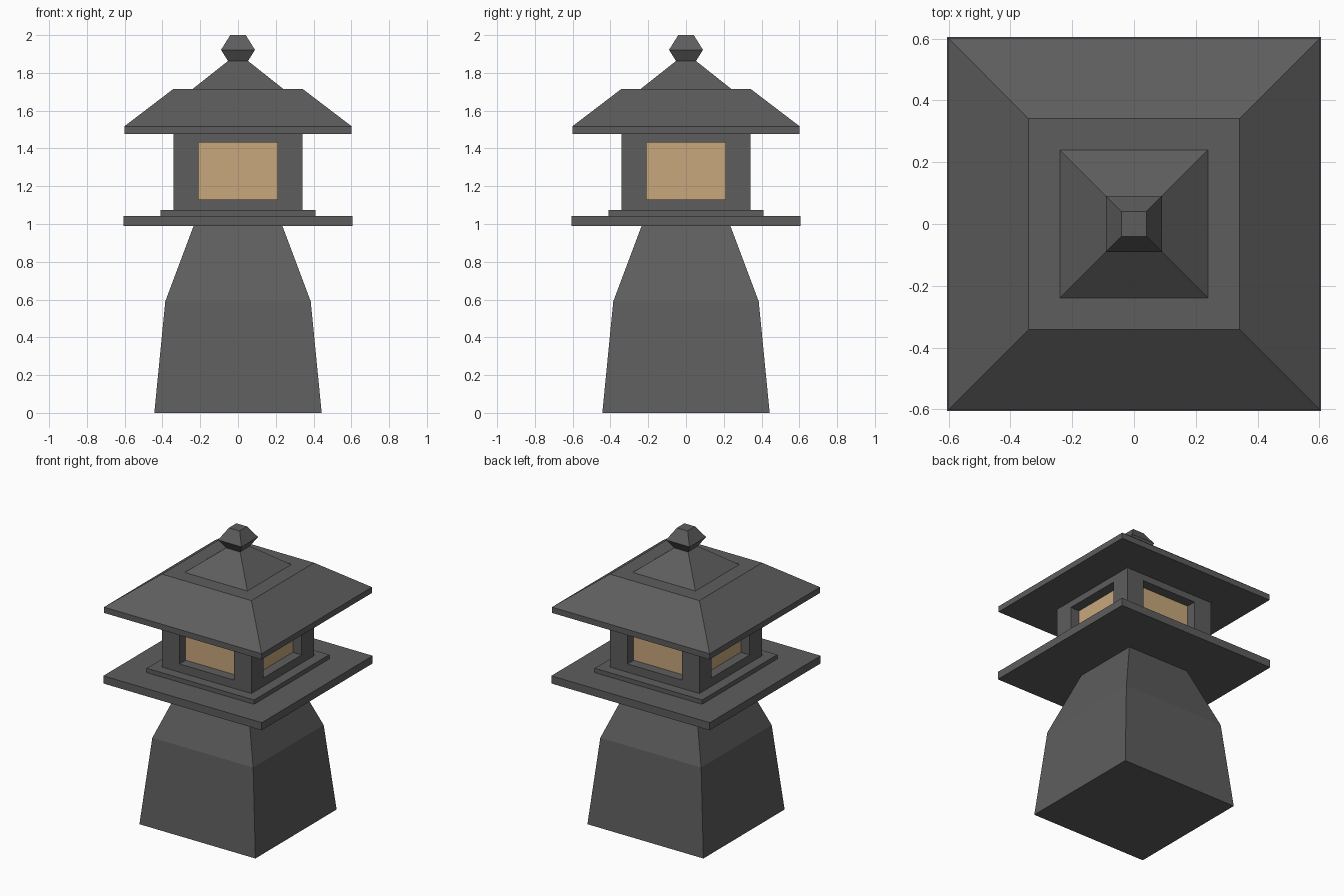
import bpy, bmesh

if "Cube" in bpy.data.objects:
    bpy.data.objects.remove(bpy.data.objects["Cube"])


def material(name, rgb):
    m = bpy.data.materials.new(name)
    m.diffuse_color = (*rgb, 1)
    m.use_nodes = True
    m.node_tree.nodes["Principled BSDF"].inputs["Base Color"].default_value = m.diffuse_color
    return m


STONE = material("dark_stone", (0.11, 0.11, 0.11))
PAPER = material("warm_paper", (0.58, 0.39, 0.20))


def finish(name, bm, *mats):
    bmesh.ops.recalc_face_normals(bm, faces=bm.faces)
    me = bpy.data.meshes.new(name)
    bm.to_mesh(me)
    bm.free()
    for m in mats:
        me.materials.append(m)
    ob = bpy.data.objects.new(name, me)
    bpy.context.collection.objects.link(ob)
    return ob


def stack(profile):
    """Closed square solid from (half width, z) pairs, bottom to top."""
    bm = bmesh.new()
    rings = [[bm.verts.new((sx * r, sy * r, z))
              for sx, sy in ((-1, -1), (1, -1), (1, 1), (-1, 1))]
             for r, z in profile]
    for a, b in zip(rings, rings[1:]):
        for i in range(4):
            j = (i + 1) % 4
            bm.faces.new((a[i], a[j], b[j], b[i]))
    bm.faces.new(rings[0][::-1])
    bm.faces.new(rings[-1])
    bm.normal_update()
    return bm


# Pedestal, platform, step, roof and finial
PARTS = {
    "pedestal": [(0.443, 0), (0.385, 0.59), (0.235, 0.99)],
    "platform": [(0.605, 0.99), (0.605, 1.043)],
    "platform_step": [(0.41, 1.043), (0.41, 1.073)],
    "roof": [(0.602, 1.477), (0.602, 1.517), (0.342, 1.715),
             (0.24, 1.715), (0.053, 1.863)],
    "finial": [(0.053, 1.863), (0.09, 1.922), (0.041, 2.0)],
}
for part, profile in PARTS.items():
    finish(part, stack(profile), STONE)

# Light chamber: a window recess pressed into each of the four sides
HALF, BOTTOM, TOP = 0.341, 1.073, 1.477
WIN, WIN_LOW, WIN_HIGH, DEPTH = 0.208, 1.13, 1.432, 0.068
bm = stack([(HALF, BOTTOM), (HALF, TOP)])
sides = [f for f in bm.faces if abs(f.normal.z) < 0.5]
for pane in sides:
    n = pane.normal.copy()
    bmesh.ops.inset_region(bm, faces=[pane], thickness=0.05)
    mid = (BOTTOM + TOP) / 2
    for v in pane.verts:
        v.co.z = WIN_HIGH if v.co.z > mid else WIN_LOW
        for k in (0, 1):
            if abs(n[k]) < 0.5:
                v.co[k] = WIN if v.co[k] > 0 else -WIN
    bmesh.ops.inset_region(bm, faces=[pane], thickness=0, depth=0)
    bmesh.ops.translate(bm, verts=pane.verts, vec=-n * DEPTH)
    pane.material_index = 1
finish("light_chamber", bm, STONE, PAPER)
